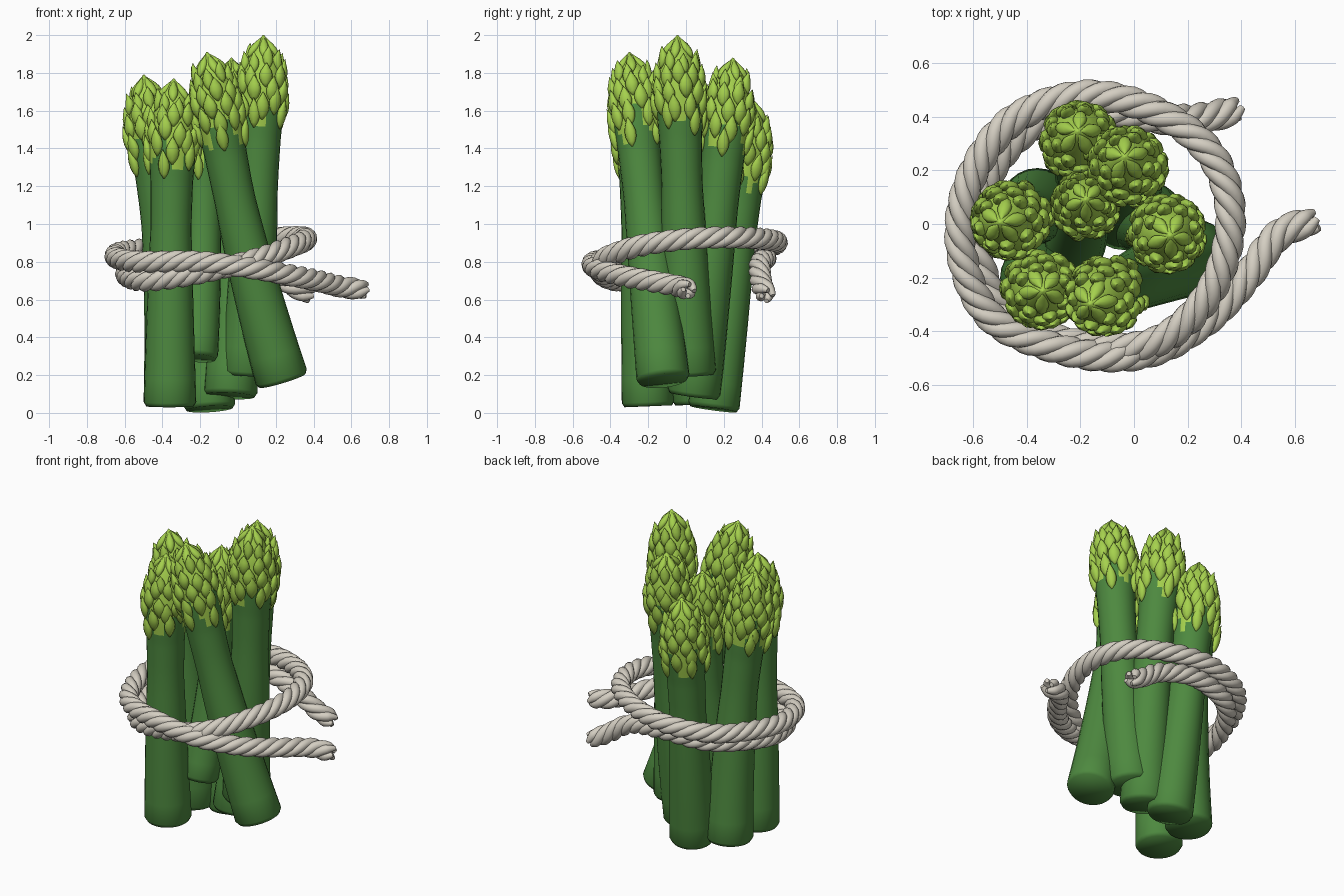
import bpy, math, random
from mathutils import Vector

if "Cube" in bpy.data.objects:
    bpy.data.objects.remove(bpy.data.objects["Cube"])

random.seed(4)


def material(name, rgb):
    m = bpy.data.materials.new(name)
    m.diffuse_color = (*rgb, 1)
    m.use_nodes = True
    m.node_tree.nodes["Principled BSDF"].inputs["Base Color"].default_value = m.diffuse_color
    return m


STALK = material("stalk green", (0.075, 0.25, 0.05))
TIP = material("tip green", (0.38, 0.64, 0.075))
ROPE = material("rope cream", (0.66, 0.62, 0.54))


def make(name, verts, faces, mats, idx=None, angle=50):
    me = bpy.data.meshes.new(name)
    me.from_pydata([tuple(v) for v in verts], [], faces)
    for m in mats:
        me.materials.append(m)
    for p in me.polygons:
        p.use_smooth = True
        if idx:
            p.material_index = idx[p.index]
    me.set_sharp_from_angle(angle=math.radians(angle))
    ob = bpy.data.objects.new(name, me)
    bpy.context.collection.objects.link(ob)
    return ob


def skin(verts, faces, rings):
    """Join equal-length rings into a capped tube, appended to verts and faces."""
    n, base = len(rings[0]), len(verts)
    for r in rings:
        verts.extend(r)
    for i in range(len(rings) - 1):
        for j in range(n):
            a, b = base + i * n + j, base + i * n + (j + 1) % n
            faces.append((a, b, b + n, a + n))
    faces.append(tuple(base + j for j in reversed(range(n))))
    faces.append(tuple(base + (len(rings) - 1) * n + j for j in range(n)))


def lerp_table(table, x):
    for (x0, y0), (x1, y1) in zip(table, table[1:]):
        if x <= x1:
            return y0 + (y1 - y0) * (x - x0) / (x1 - x0)
    return table[-1][1]


# Radius of a spear against distance below its tip
RADIUS = [(0, 0.004), (0.04, 0.032), (0.1, 0.07), (0.18, 0.102), (0.28, 0.12),
          (0.4, 0.123), (0.55, 0.113), (0.8, 0.108), (1.2, 0.122), (1.8, 0.142)]
LEAF = [0.12, 0.65, 0.95, 1.0, 0.8, 0.42, 0.03]


def spear(name, bottom, neck, tip, k=1.0):
    bottom, neck, tip = Vector(bottom), Vector(neck), Vector(tip)
    axis = (tip - neck).normalized()
    head = (tip - neck).length
    ctrl = neck - axis * (neck - bottom).length * 0.45
    length = head + (neck - bottom).length
    phase = random.uniform(0, 6.28)

    def place(d):
        if d <= head:
            return tip - axis * d, axis
        s = min(1, (d - head) / (length - head))
        p = neck * (1 - s) ** 2 + ctrl * 2 * s * (1 - s) + bottom * s * s
        t = (neck - ctrl) * (1 - s) + (ctrl - bottom) * s
        return p, t.normalized()

    def point(d, ang, r):
        p, t = place(d)
        u = Vector((0, 1, 0)).cross(t).normalized()
        v = t.cross(u)
        return p + (u * math.cos(ang) + v * math.sin(ang)) * r

    # Stalk with rounded cut end, tongues of tip colour at the top
    n = 24
    ds = [length] + [length - 0.02]
    ds += [length - 0.02 - (length - 0.62) * i / 10 for i in range(1, 10)]
    ds += [0.6 - 0.03 * i for i in range(18)] + [0.04, 0.0]
    rings = []
    for i, d in enumerate(ds):
        r = lerp_table(RADIUS, d) * k * (0.9 if i == 0 else 1)
        rings.append([point(d, j * math.tau / n, r) for j in range(n)])
    verts, faces = [], []
    skin(verts, faces, rings)
    idx = []
    for i in range(len(ds) - 1):
        for j in range(n):
            a = j * math.tau / n
            edge = 0.41 + 0.09 * math.sin(4 * a + phase) + 0.03 * math.sin(7 * a)
            idx.append(1 if ds[i] < edge else 0)
    idx += [0, 1]
    make(name + "_stalk", verts, faces, [STALK, TIP], idx, angle=180)

    # Overlapping pointed scales of the tip, in spiralling rows, points flaring out
    verts, faces = [], []
    rows = [(0.065, 5, 0.11, 0.026), (0.13, 8, 0.12, 0.03), (0.2, 9, 0.13, 0.036),
            (0.275, 9, 0.14, 0.038), (0.355, 9, 0.15, 0.036), (0.43, 5, 0.16, 0.032)]
    for row, (d0, count, size, wide) in enumerate(rows):
        for c in range(count):
            ang = phase + (c + 0.35 * row) * math.tau / count + random.uniform(-.1, .1)
            dc = d0 + random.uniform(-0.025, 0.025) * (row > 0)
            rc = lerp_table(RADIUS, dc) * k
            q = point(dc, ang + math.pi / 2, 1) - place(dc)[0]
            rings = []
            for i, w in enumerate(LEAF):
                s = i / 6
                d = max(0.004, dc + size * (0.5 - s))
                rd = lerp_table(RADIUS, d) * k
                r = max(rd, rc * (1 - 0.2 * max(0, s - 0.4))) if row else rd
                r = min(r, rd + 0.02)
                out = (0.001 + 0.028 * s ** 2) if row else 0.004 * (1 - s)
                ring = []
                for j in range(8):
                    b = j * math.tau / 8
                    thick = 0.024 * k * w * math.sin(b)
                    ring.append(point(d, ang, r + out + thick) + q * wide * k * w * math.cos(b))
                rings.append(ring[::-1])
            skin(verts, faces, rings)
    make(name + "_scales", verts, faces, [TIP], angle=70)


spear("left_spear", (-.36, .07, .045), (-.435, .02, 1.29), (-.50, .005, 1.79))
spear("front_left_spear", (-.36, -.2, .035), (-.35, -.24, 1.27), (-.34, -.25, 1.77))
spear("front_spear", (.235, -.12, .17), (-.075, -.25, 1.42), (-.165, -.30, 1.91))
spear("right_spear", (.045, .02, .2), (.115, -.03, 1.5), (.135, -.045, 2.0))
spear("back_right_spear", (-.04, .04, .09), (-.02, .2, 1.4), (-.035, .25, 1.88))
spear("back_spear", (-.15, .145, .02), (-.2, .29, 1.18), (-.21, .345, 1.67))
spear("middle_spear", (-.22, -.08, .29), (-.18, .06, 1.25), (-.18, .09, 1.74), 0.87)

# Rope centre line: one free end, nearly two turns round the bundle, other free end
PATH = [Vector(p) for p in (
    (.39, .43, .62), (.28, .40, .68), (.12, .39, .78), (-.12, .42, .82), (-.4, .35, .79),
    (-.57, .12, .76), (-.58, -.12, .72), (-.47, -.35, .70), (-.2, -.45, .74), (.08, -.44, .81),
    (.28, -.26, .88), (.36, 0, .92), (.30, .24, .93), (.1, .41, .92), (-.18, .48, .90),
    (-.46, .38, .87), (-.62, .14, .85), (-.64, -.12, .82), (-.52, -.36, .80), (-.22, -.48, .80),
    (.05, -.48, .77), (.27, -.36, .73), (.42, -.2, .70), (.54, -.04, .67), (.68, .015, .65))]


def catmull(p, per):
    p = [2 * p[0] - p[1]] + p + [2 * p[-1] - p[-2]]
    out = []
    for a, b, c, d in zip(p, p[1:], p[2:], p[3:]):
        for i in range(per):
            t = i / per
            out.append(0.5 * (2 * b + (c - a) * t + (2 * a - 5 * b + 4 * c - d) * t ** 2
                              + (3 * b - a - 3 * c + d) * t ** 3))
    return out + [p[-2]]


def frames(pts):
    """Untwisted side vectors along a path."""
    res, u = [], Vector((0, 0, 1))
    for i in range(len(pts)):
        t = (pts[min(i + 1, len(pts) - 1)] - pts[max(i - 1, 0)]).normalized()
        u = (u - t * u.dot(t)).normalized()
        res.append((u, t.cross(u)))
    return res


# Rope: four strands twisted around the centre line, thinning at the ends
centre = catmull(PATH, 14)
side = frames(centre)
dist = [0.0]
for a, b in zip(centre, centre[1:]):
    dist.append(dist[-1] + (b - a).length)
verts, faces = [], []
for strand in range(4):
    line = []
    for c, (u, v), d in zip(centre, side, dist):
        a = strand * math.tau / 4 - d * math.tau / 0.32
        line.append(c + (u * math.cos(a) + v * math.sin(a)) * 0.031)
    rings = []
    for p, (u, v), d in zip(line, frames(line), dist):
        end = min(d, dist[-1] - d)
        r = 0.0285 * min(1, 0.45 + end / 0.08)
        rings.append([p + (u * math.cos(j * math.tau / 10) + v * math.sin(j * math.tau / 10)) * r
                      for j in range(10)])
    skin(verts, faces, rings)
make("rope", verts, faces, [ROPE], angle=60)
